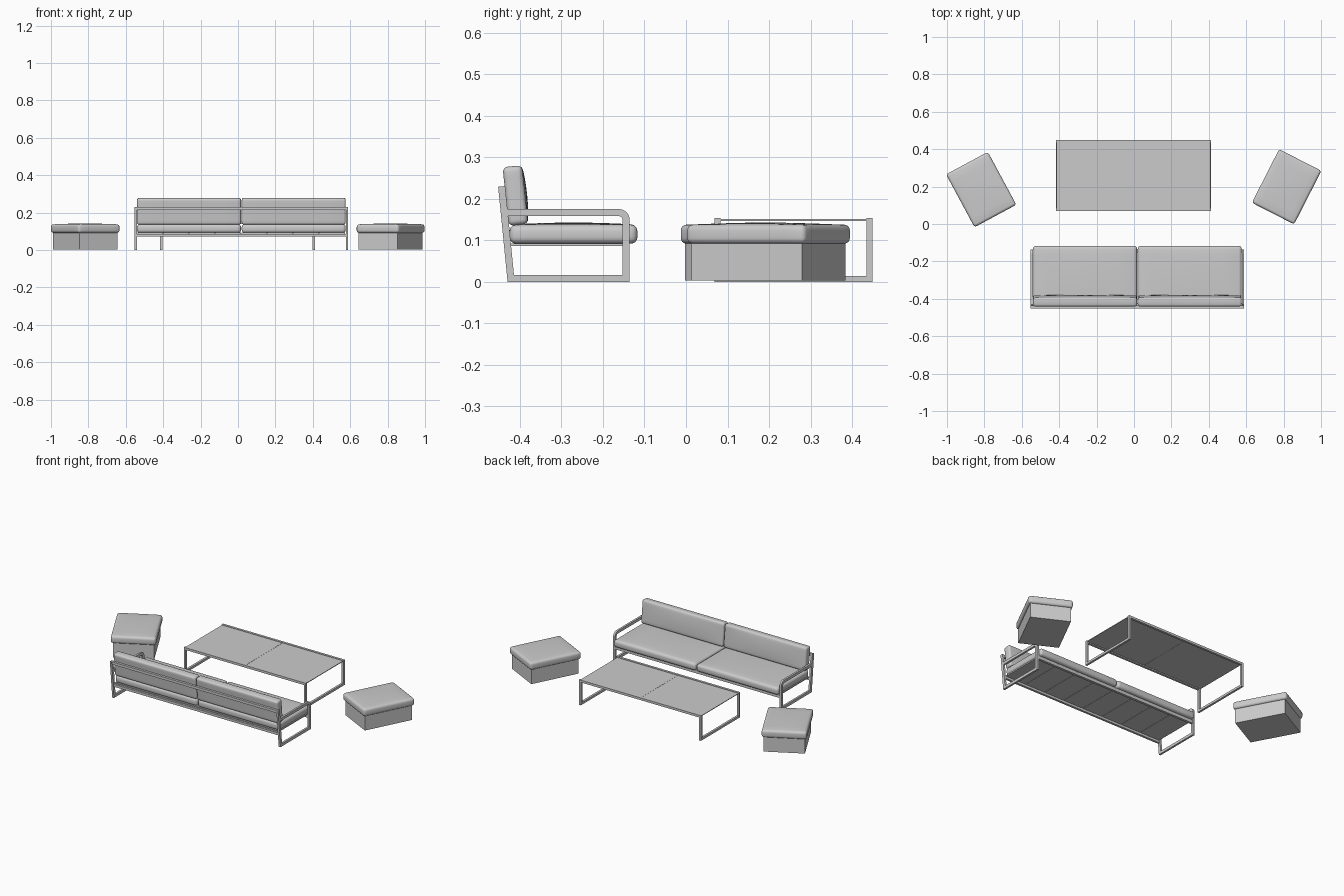
import bpy, bmesh
from math import radians, sin, cos, pi
from mathutils import Matrix, Vector

if "Cube" in bpy.data.objects:
    bpy.data.objects.remove(bpy.data.objects["Cube"], do_unlink=True)

grey = bpy.data.materials.new("plain_grey")
grey.use_nodes = True
COLOUR = (0.6, 0.6, 0.6, 1)
grey.diffuse_color = COLOUR
grey.node_tree.nodes["Principled BSDF"].inputs["Base Color"].default_value = COLOUR


def finish(bm, name, smooth=False):
    bmesh.ops.recalc_face_normals(bm, faces=bm.faces)
    for f in bm.faces:
        f.smooth = smooth
    mesh = bpy.data.meshes.new(name)
    bm.to_mesh(mesh)
    bm.free()
    mesh.materials.append(grey)
    ob = bpy.data.objects.new(name, mesh)
    bpy.context.collection.objects.link(ob)
    return ob


def box(name, x, y, z, turn=0.0, pivot=(0, 0)):
    """Box from (min, max) ranges, turned about z and moved to the pivot."""
    bm = bmesh.new()
    bmesh.ops.create_cube(bm, size=1)
    for v in bm.verts:
        for i, (lo, hi) in enumerate((x, y, z)):
            v.co[i] = (lo + hi) / 2 + v.co[i] * (hi - lo)
    bm.transform(Matrix.Translation((*pivot, 0)) @ Matrix.Rotation(turn, 4, 'Z'))
    return finish(bm, name)


def cushion(name, size, place, radius=0.016, crown=0.005):
    """Rounded pad lying flat with a soft crown on top, then placed by a matrix."""
    bm = bmesh.new()
    bmesh.ops.create_cube(bm, size=1)
    flat = [e for e in bm.edges if abs(e.verts[0].co.z - e.verts[1].co.z) < 0.1]
    bmesh.ops.subdivide_edges(bm, edges=flat, cuts=5, use_grid_fill=True)
    for v in bm.verts:
        u, w = 2 * v.co.x, 2 * v.co.y
        lift = crown * max(0, 1 - u * u) * max(0, 1 - w * w) if v.co.z > 0 else 0
        v.co = Vector(a * b for a, b in zip(v.co, size)) + Vector((0, 0, lift))
    bm.normal_update()
    rims = [e for e in bm.edges if e.calc_face_angle(0) > radians(50)]
    bmesh.ops.bevel(bm, geom=rims, offset=radius, segments=4, profile=0.5,
                    affect='EDGES', clamp_overlap=True)
    bm.transform(place)
    return finish(bm, name, True)


def bent_bar(name, path, x, width, depth):
    """Flat bar following a (y, z) path with mitred corners."""
    pts = [Vector(p) for p in path]
    bm = bmesh.new()
    rings = []
    for i, p in enumerate(pts):
        a = (p - pts[i - 1]).normalized() if i else (pts[1] - p).normalized()
        b = (pts[i + 1] - p).normalized() if i < len(pts) - 1 else a
        na, nb = Vector((-a.y, a.x)), Vector((-b.y, b.x))
        m = (na + nb).normalized()
        m *= width / 2 / m.dot(na)
        rings.append([bm.verts.new((x + sx * depth / 2, p.x + s * m.x, p.y + s * m.y))
                      for sx, s in ((-1, -1), (1, -1), (1, 1), (-1, 1))])
    for r, q in zip(rings, rings[1:]):
        for k in range(4):
            bm.faces.new((r[k], r[k - 1], q[k - 1], q[k]))
    bm.faces.new(rings[0])
    bm.faces.new(rings[-1])
    return finish(bm, name)


# Sofa end frames: leaning back post, floor bar, front leg and rounded arm
FRONT, ARM, R = -0.144, 0.167, 0.018
arc = [(FRONT - R + R * cos(t * pi / 12), ARM - R + R * sin(t * pi / 12)) for t in range(7)]
side_path = [(-0.444, 0.23), (-0.422, 0.008), (FRONT, 0.008)] + arc + [(-0.438, ARM)]
for side, x in (("right", -0.547), ("left", 0.583)):
    bent_bar(f"sofa_{side}_frame", side_path, x, 0.017, 0.012)

# Sofa rails
SPAN = (-0.547, 0.583)
box("sofa_back_top_rail", SPAN, (-0.451, -0.437), (0.214, 0.23))
box("sofa_back_low_rail", SPAN, (-0.436, -0.422), (0.072, 0.087))
box("sofa_front_rail", SPAN, (-0.152, -0.137), (0.072, 0.087))

# Seat slats under the cushions
SLATS = 8
pitch = 1.112 / SLATS
for i in range(SLATS):
    x0 = -0.538 + i * pitch
    box(f"seat_slat_{i + 1}", (x0 + 0.001, x0 + pitch - 0.001), (-0.424, -0.137), (0.086, 0.093))

# Seat and back cushions
for side, x in (("right", -0.262), ("left", 0.298)):
    cushion(f"seat_cushion_{side}", (0.556, 0.308, 0.046),
            Matrix.Translation((x, -0.271, 0.115)))
    cushion(f"back_cushion_{side}", (0.556, 0.142, 0.047),
            Matrix.Translation((x, -0.411, 0.208)) @ Matrix.Rotation(radians(6), 4, 'X')
            @ Matrix.Rotation(radians(-90), 4, 'X') @ Matrix.Rotation(pi, 4, 'Z')
            @ Matrix.Rotation(0, 4, 'Z'), radius=0.012)

# Table: two U-shaped ends, long rails and a thin two-panel top
TY = (0.076, 0.442)
for side, x in (("right", -0.410), ("left", 0.405)):
    path = [(TY[0], 0.154), (TY[0], 0.007), (TY[1], 0.007), (TY[1], 0.154)]
    bent_bar(f"table_{side}_leg_frame", path, x, 0.014, 0.013)
for name, y in zip(("front", "back"), TY):
    box(f"table_{name}_rail", (-0.4165, 0.4115), (y - 0.007, y + 0.007), (0.140, 0.154))
for side, x in (("right", (-0.414, -0.003)), ("left", (-0.002, 0.409))):
    box(f"table_top_{side}", x, TY, (0.147, 0.151))

# Two stools, each a box base with an overhanging pad
for side, pivot, turn in (("right", (-0.817, 0.184), 28.3), ("left", (0.816, 0.199), -27)):
    t = radians(turn)
    box(f"stool_base_{side}", (-0.116, 0.116), (-0.149, 0.149), (0.003, 0.1), t, pivot)
    cushion(f"stool_cushion_{side}", (0.254, 0.321, 0.046),
            Matrix.Translation((*pivot, 0.115)) @ Matrix.Rotation(t, 4, 'Z'), radius=0.014)
